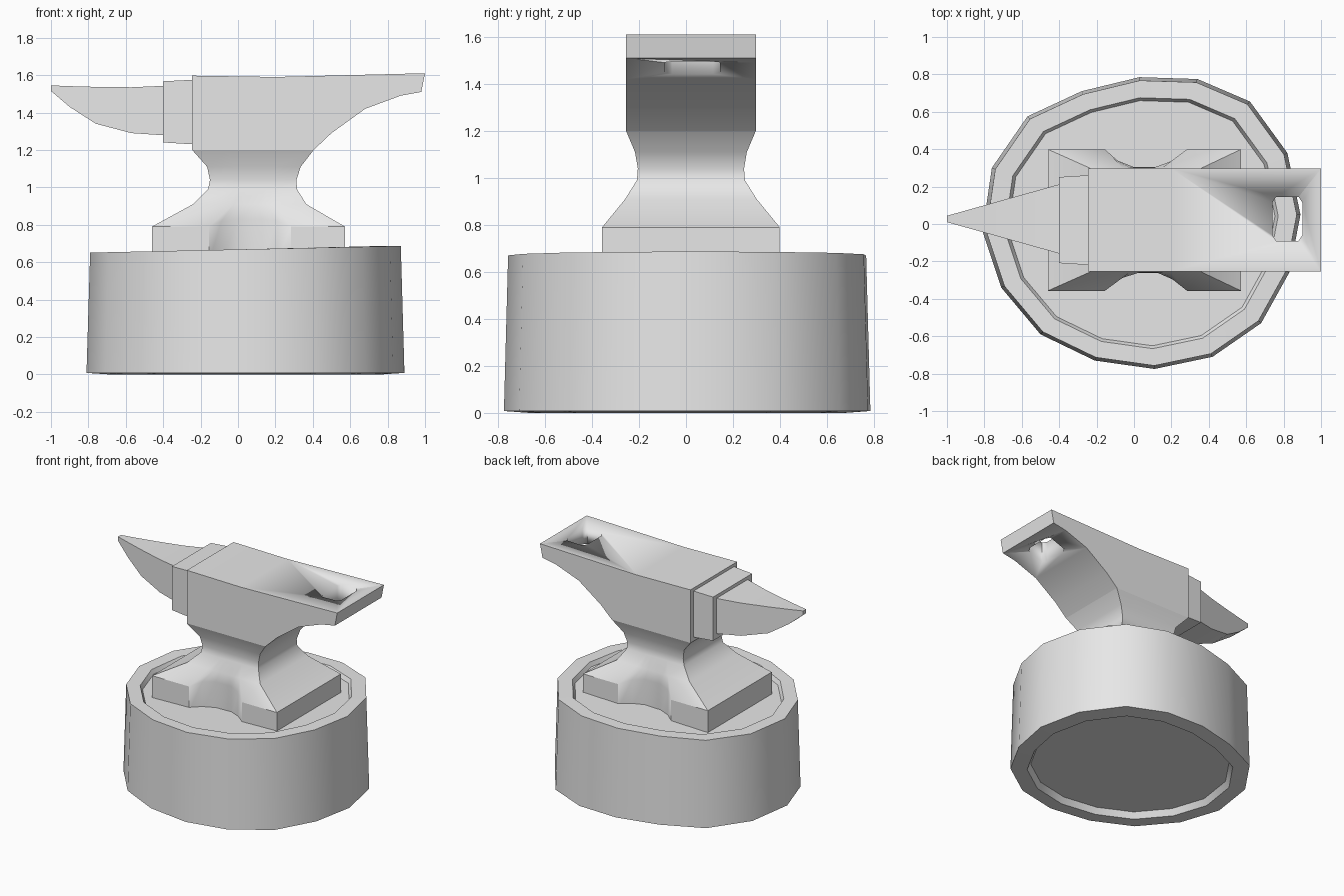
import bpy, bmesh, math

cube = bpy.data.objects.get("Cube")
if cube:
    bpy.data.objects.remove(cube, do_unlink=True)

grey = bpy.data.materials.new("plain grey")
grey.use_nodes = True
grey.diffuse_color = (0.8, 0.8, 0.8, 1)
grey.node_tree.nodes["Principled BSDF"].inputs["Base Color"].default_value = (0.8, 0.8, 0.8, 1)

MID_Y = 0.021  # centre line of the anvil


def loft(name, rings, angle=35):
    """Skin a stack of equal rings and cap both ends."""
    bm = bmesh.new()
    rows = [[bm.verts.new(p) for p in ring] for ring in rings]
    n = len(rows[0])
    for low, high in zip(rows, rows[1:]):
        for i in range(n):
            j = (i + 1) % n
            bm.faces.new((low[i], low[j], high[j], high[i]))
    bm.faces.new(rows[0][::-1])
    bm.faces.new(rows[-1])
    bmesh.ops.recalc_face_normals(bm, faces=bm.faces)
    mesh = bpy.data.meshes.new(name)
    bm.to_mesh(mesh)
    bm.free()
    mesh.materials.append(grey)
    obj = bpy.data.objects.new(name, mesh)
    bpy.context.collection.objects.link(obj)
    bpy.ops.object.select_all(action='DESELECT')
    obj.select_set(True)
    bpy.context.view_layer.objects.active = obj
    bpy.ops.object.shade_smooth_by_angle(angle=math.radians(angle))
    return obj


def rect_x(x, low, high, half, mid=MID_Y):
    """Upright rectangle across the x axis."""
    return [(x, mid - half, low), (x, mid + half, low),
            (x, mid + half, high), (x, mid - half, high)]


# Stump: uneven sixteen-sided block, tilted top, both ends recessed
outline = [(0.03, 0.785), (0.34, 0.775), (0.62, 0.655), (0.82, 0.38),
           (0.89, 0.05), (0.83, -0.26), (0.68, -0.53), (0.42, -0.71),
           (0.11, -0.775), (-0.21, -0.73), (-0.5, -0.59), (-0.71, -0.34),
           (-0.81, -0.04), (-0.76, 0.3), (-0.57, 0.575), (-0.28, 0.71)]


def stump_ring(scale, z, tilt):
    return [(0.04 + (x - 0.04) * scale, y * scale, z + tilt * x) for x, y in outline]


loft("stump", [stump_ring(0.83, 0.045, 0), stump_ring(0.86, 0, 0),
               stump_ring(1, 0.008, 0), stump_ring(0.977, 0.668, 0.021),
               stump_ring(0.86, 0.668, 0.021), stump_ring(0.84, 0.638, 0.021)])

# Foot and waist: rectangular sections with a scooped notch front and back
notch = [(0, 0, 0), (0.295, 0, 0), (0.36, 0.06, 0.03), (0.445, 0.095, 0.04),
         (0.57, 0.095, 0.04), (0.647, 0.06, 0.03), (0.72, 0, 0), (1, 0, 0)]


def foot_ring(z, left, right, half, scoop=0, lift=0):
    side = [(left + (right - left) * t, half - scoop * d, z + lift * h)
            for t, d, h in notch]
    return ([(x, MID_Y - y, h) for x, y, h in side]
            + [(x, MID_Y + y, h) for x, y, h in reversed(side)])


loft("foot_and_waist", [
    foot_ring(0.6, -0.46, 0.572, 0.378, scoop=1),
    foot_ring(0.79, -0.46, 0.572, 0.378, scoop=1, lift=1),
    foot_ring(0.91, -0.24, 0.365, 0.28),
    foot_ring(0.99, -0.16, 0.315, 0.23),
    foot_ring(1.04, -0.15, 0.313, 0.226),
    foot_ring(1.11, -0.165, 0.335, 0.238),
    foot_ring(1.2, -0.245, 0.405, 0.276)])

# Body and heel: side profile drawn across the width
profile = [(-0.245, 1.2), (0.405, 1.2), (0.5, 1.29), (0.68, 1.42), (0.87, 1.49),
           (0.98, 1.51), (1, 1.61), (0.2, 1.59), (-0.245, 1.597)]
body = loft("body_and_heel", [[(x, MID_Y + s * 0.276, z) for x, z in profile]
                              for s in (-1, 1)])

# Square hole with clipped corners through the heel
hole = [(0.76, -0.09), (0.88, -0.09), (0.9, -0.06), (0.9, 0.115),
        (0.88, 0.145), (0.76, 0.145), (0.74, 0.115), (0.74, -0.06)]
cutter = loft("hole_cutter", [[(x, y, z) for x, y in hole] for z in (1.3, 1.8)])
cutter.hide_render = True
cut = body.modifiers.new("heel_hole", 'BOOLEAN')
cut.operation = 'DIFFERENCE'
cut.solver = 'EXACT'
cut.object = cutter
bpy.context.view_layer.objects.active = body
bpy.ops.object.modifier_apply(modifier=cut.name)
bpy.data.objects.remove(cutter, do_unlink=True)

# Step between body and horn
loft("step", [rect_x(-0.4, 1.24, 1.567, 0.23), rect_x(-0.24, 1.23, 1.575, 0.24)])

# Horn tapering to a small blunt tip
loft("horn", [rect_x(x, low, high, 0.017 + 0.28 * (x + 1), 0.027)
              for x, low, high in [(-0.39, 1.278, 1.543), (-0.57, 1.29, 1.535),
                                   (-0.76, 1.34, 1.537), (-0.9, 1.43, 1.541),
                                   (-1, 1.515, 1.545)]])
